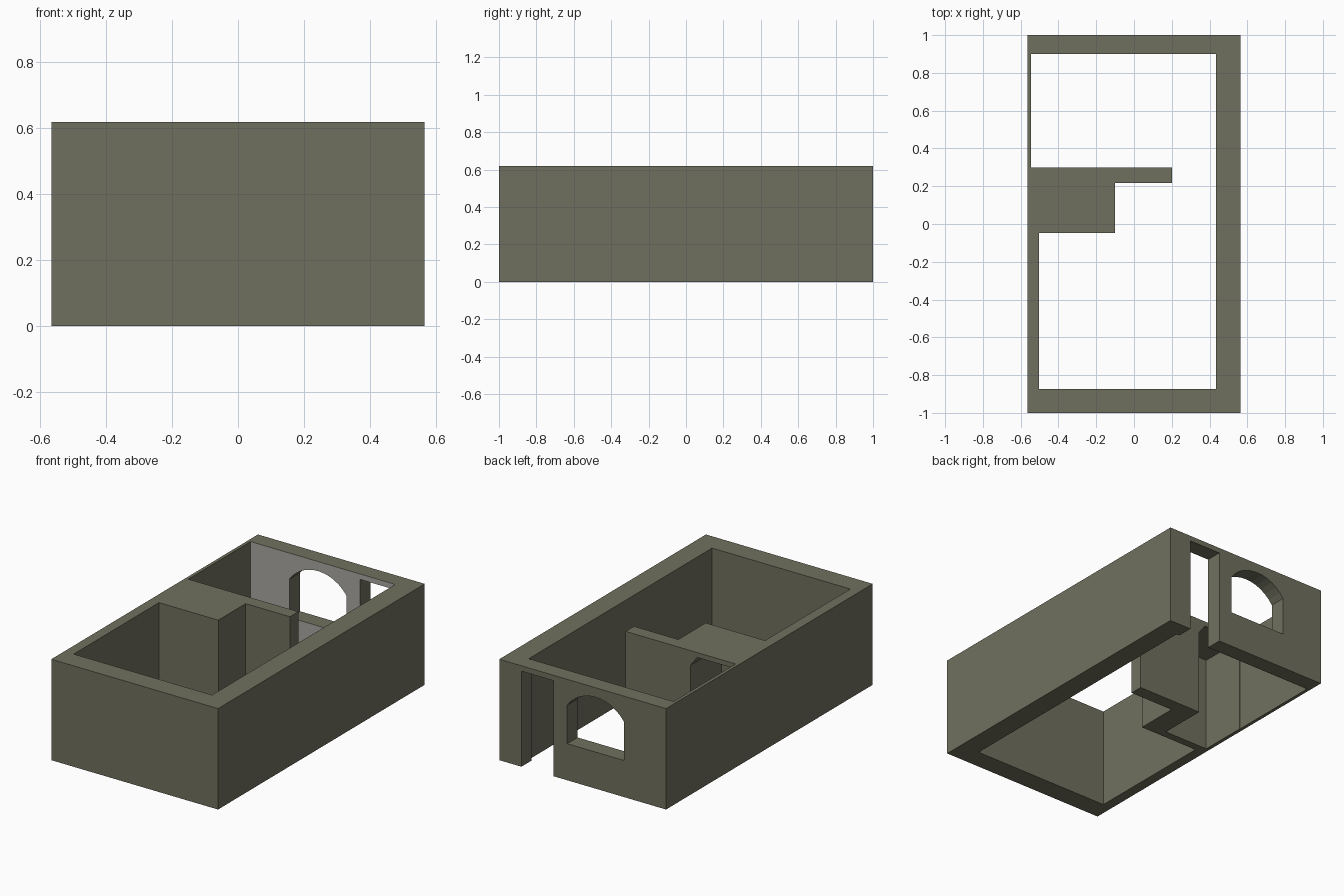
import bpy, bmesh, math

if "Cube" in bpy.data.objects:
    bpy.data.objects.remove(bpy.data.objects["Cube"])

def material(name, rgb):
    m = bpy.data.materials.new(name)
    m.diffuse_color = (*rgb, 1)
    m.use_nodes = True
    m.node_tree.nodes["Principled BSDF"].inputs["Base Color"].default_value = m.diffuse_color
    return m

olive = material("olive_wall", (0.160, 0.163, 0.113))
grey = material("pale_grey_plaster", (0.40, 0.39, 0.365))

def prism(name, outline, axis, lo, hi):
    """Extrude a 2D outline along z (x,y points) or along y (x,z points)."""
    bm = bmesh.new()
    place = (lambda a, b: (a, b, lo)) if axis == 'z' else (lambda a, b: (a, lo, b))
    face = bm.faces.new([bm.verts.new(place(a, b)) for a, b in outline])
    new = bmesh.ops.extrude_face_region(bm, geom=[face])['geom']
    step = (0, 0, hi - lo) if axis == 'z' else (0, hi - lo, 0)
    bmesh.ops.translate(bm, vec=step, verts=[v for v in new if isinstance(v, bmesh.types.BMVert)])
    bmesh.ops.recalc_face_normals(bm, faces=bm.faces)
    me = bpy.data.meshes.new(name)
    bm.to_mesh(me)
    bm.free()
    ob = bpy.data.objects.new(name, me)
    bpy.context.collection.objects.link(ob)
    return ob

def rect(x0, x1, y0, y1):
    return [(x0, y0), (x1, y0), (x1, y1), (x0, y1)]

# Solid block of the building
walls = prism("building_walls", rect(-0.565, 0.565, -1, 1), 'z', 0, 0.618)

# Interior plan: two rooms around a closet block and partition
rooms = [(-0.502, -0.873), (0.435, -0.873), (0.435, 0.9), (-0.545, 0.9), (-0.545, 0.298),
         (0.2, 0.298), (0.2, 0.217), (-0.1, 0.217), (-0.1, -0.048), (-0.502, -0.048)]

# Window with a shallow segmental arch
half, rise, cx, sill, spring = 0.193, 0.1, -0.088, 0.224, 0.46
radius = (half ** 2 + rise ** 2) / (2 * rise)
sweep = math.asin(half / radius)
window = [(cx - half, sill), (cx + half, sill)]
for i in range(13):
    a = sweep * (1 - i / 6)
    window.append((cx + radius * math.sin(a), spring + rise - radius * (1 - math.cos(a))))

# Closet niche with one clipped top corner, open to the back room
niche = [(-0.543, -0.1), (-0.24, -0.1), (-0.24, 0.53), (-0.285, 0.588), (-0.543, 0.588)]

cutters = [
    prism("room_cutter", rooms, 'z', -0.2, 0.9),
    prism("door_cutter", rect(0.198, 0.415, -0.1, 0.585), 'y', 0.85, 1.1),
    prism("window_cutter", window, 'y', 0.85, 1.1),
    prism("closet_cutter", niche, 'y', 0.0, 0.35),
]
for c in cutters:
    c.hide_render = True
    mod = walls.modifiers.new(c.name, 'BOOLEAN')
    mod.operation, mod.solver, mod.object = 'DIFFERENCE', 'EXACT', c

# Bake the cuts and drop the cutters
deps = bpy.context.evaluated_depsgraph_get()
mesh = bpy.data.meshes.new_from_object(walls.evaluated_get(deps))
walls.modifiers.clear()
walls.data = mesh
for c in cutters:
    bpy.data.objects.remove(c)

# Olive everywhere, pale plaster on the inner face of the back wall
mesh.materials.clear()
mesh.materials.append(olive)
mesh.materials.append(grey)
for p in mesh.polygons:
    p.use_smooth = False
    p.material_index = int(p.normal.y < -0.9 and abs(p.center.y - 0.9) < 0.01)
